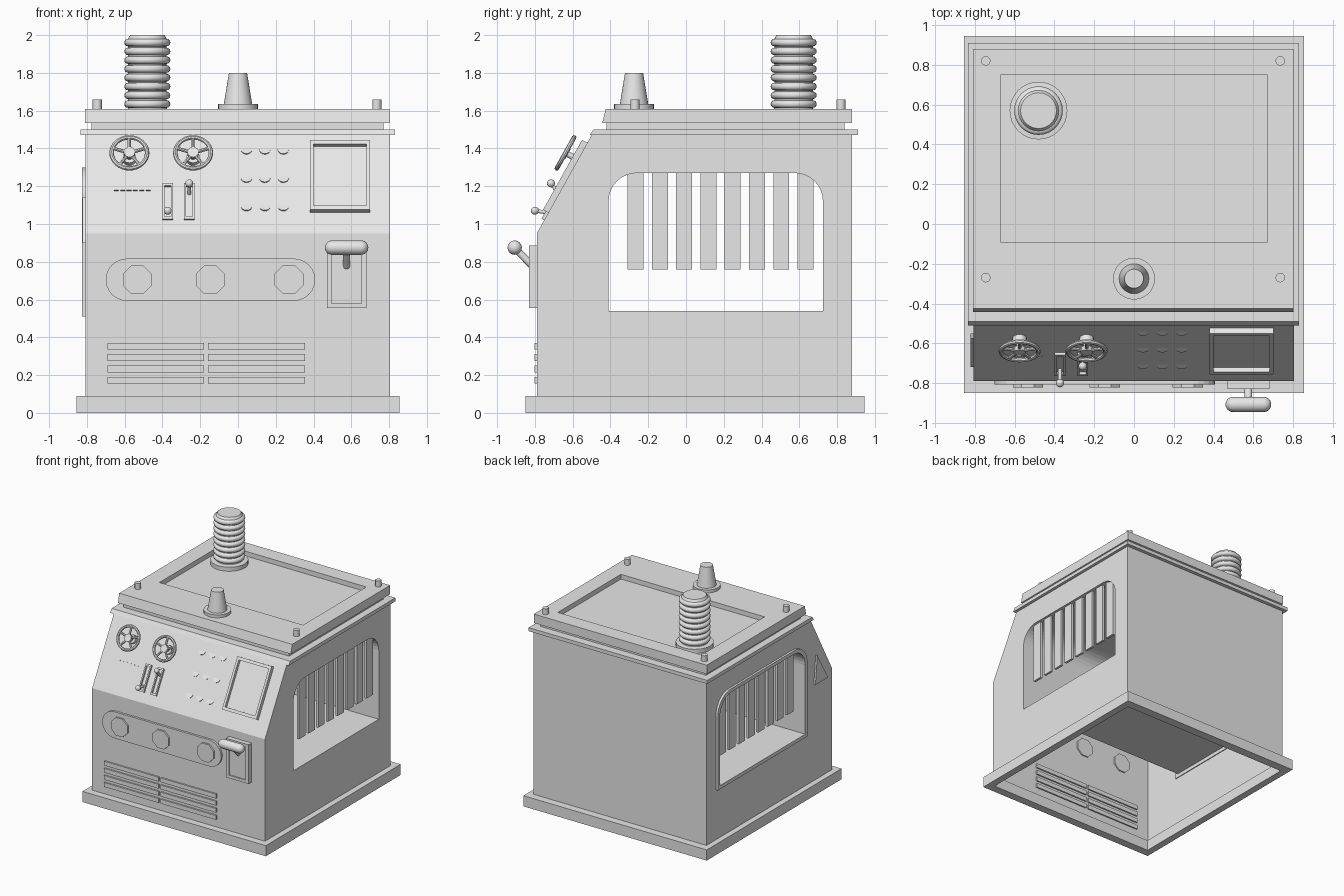
import bpy, bmesh
from math import sin, cos, pi, radians
from mathutils import Matrix, Vector

cube = bpy.data.objects.get("Cube")
if cube:
    bpy.data.objects.remove(cube, do_unlink=True)

grey = bpy.data.materials.new("plain_grey")
grey.use_nodes = True
grey.diffuse_color = (0.8, 0.8, 0.8, 1)
grey.node_tree.nodes["Principled BSDF"].inputs["Base Color"].default_value = (0.8, 0.8, 0.8, 1)


# ---- helpers ----
def frame(u, v, w, origin=(0, 0, 0)):
    m = Matrix((u, v, w)).transposed().to_4x4()
    m.translation = origin
    return m


def finish(name, bm, matrix, smooth=False):
    bmesh.ops.remove_doubles(bm, verts=bm.verts, dist=1e-5)
    bm.transform(matrix)
    bmesh.ops.recalc_face_normals(bm, faces=bm.faces)
    mesh = bpy.data.meshes.new(name)
    bm.to_mesh(mesh)
    bm.free()
    mesh.materials.append(grey)
    ob = bpy.data.objects.new(name, mesh)
    bpy.context.collection.objects.link(ob)
    if smooth:
        bpy.ops.object.select_all(action='DESELECT')
        ob.select_set(True)
        bpy.context.view_layer.objects.active = ob
        bpy.ops.object.shade_smooth_by_angle(angle=radians(40))
    return ob


def prism(name, pts, matrix, lo, hi):
    bm = bmesh.new()
    a, b = [[bm.verts.new((x, y, h)) for x, y in pts] for h in (lo, hi)]
    bm.faces.new(a)
    bm.faces.new(b)
    for i in range(len(pts)):
        j = (i + 1) % len(pts)
        bm.faces.new((a[i], a[j], b[j], b[i]))
    return finish(name, bm, matrix)


def ring(name, outer, inner, matrix, lo, hi):
    bm = bmesh.new()
    loops = [[bm.verts.new((x, y, h)) for x, y in pts]
             for pts, h in ((outer, lo), (outer, hi), (inner, hi), (inner, lo))]
    n = len(outer)
    for k in range(4):
        a, b = loops[k], loops[(k + 1) % 4]
        for i in range(n):
            j = (i + 1) % n
            bm.faces.new((a[i], a[j], b[j], b[i]))
    return finish(name, bm, matrix)


def lathe(name, profile, matrix, n=24, smooth=True):
    bm = bmesh.new()
    rows = [[bm.verts.new((r * cos(2 * pi * i / n), r * sin(2 * pi * i / n), z)) for i in range(n)]
            for r, z in profile]
    for a, b in zip(rows, rows[1:]):
        for i in range(n):
            j = (i + 1) % n
            bm.faces.new((a[i], a[j], b[j], b[i]))
    return finish(name, bm, matrix, smooth)


def disc(name, r, lo, hi, matrix, n=24):
    return lathe(name, [(0, lo), (r, lo), (r, hi), (0, hi)], matrix, n)


def rod(name, p, q, r, rounded=False, n=16):
    p, q = Vector(p), Vector(q)
    m = Matrix.Translation(p) @ (q - p).to_track_quat('Z', 'Y').to_matrix().to_4x4()
    length = (q - p).length
    prof = [(0, 0), (r, 0), (r, length), (0, length)]
    if rounded:
        arc = [(r * sin(pi * k / 12), r * (1 - cos(pi * k / 12))) for k in range(7)]
        prof = arc + [(a, length - b) for a, b in reversed(arc)]
    return lathe(name, prof, m, n)


def ball(name, c, r):
    prof = [(r * sin(pi * k / 10), -r * cos(pi * k / 10)) for k in range(11)]
    return lathe(name, prof, Matrix.Translation(c), 16)


def rect(x0, x1, y0, y1):
    return [(x0, y0), (x1, y0), (x1, y1), (x0, y1)]


def arch(x0, x1, y0, y1, r, steps=8):
    pts = [(x0, y0), (x1, y0)]
    for cx, start in ((x1 - r, 0), (x0 + r, pi / 2)):
        pts += [(cx + r * cos(start + pi / 2 * k / steps), y1 - r + r * sin(start + pi / 2 * k / steps))
                for k in range(steps + 1)]
    return pts


def cut(ob, cutter):
    mod = ob.modifiers.new("cut", 'BOOLEAN')
    mod.operation, mod.solver, mod.object = 'DIFFERENCE', 'EXACT', cutter
    bpy.context.view_layer.objects.active = ob
    bpy.ops.object.modifier_apply(modifier=mod.name)
    bpy.data.objects.remove(cutter, do_unlink=True)


TOP = Matrix.Identity(4)
SIDE = frame((0, 1, 0), (0, 0, 1), (1, 0, 0))
FRONT = frame((1, 0, 0), (0, 0, 1), (0, -1, 0), (0, -0.79, 0))
along = Vector((0, 0.29, 0.52)).normalized()
out = Vector((0, -along.z, along.y))
PANEL = frame((1, 0, 0), along, out, (0, -0.79, 0.95))


def slope(z):
    return (z - 0.95) / along.z


def on_panel(x, z):
    return PANEL @ Matrix.Translation((x, slope(z), 0))


# ---- housing: hollow, open below, with an arched tunnel through it ----
ring("base_plinth", rect(-0.855, 0.855, -0.85, 0.945), rect(-0.795, 0.795, -0.78, 0.87), TOP, 0, 0.09)
body = prism("body", [(-0.79, 0.05), (-0.79, 0.95), (-0.5, 1.47), (0.88, 1.47), (0.88, 0.05)], SIDE, -0.807, 0.805)
cut(body, prism("tunnel_cutter", arch(-0.41, 0.725, 0.54, 1.27, 0.15), SIDE, -1, 1))
bm = bmesh.new()
bm.from_mesh(body.data)
low = [f for f in bm.faces if f.calc_center_median().z < 0.06]
bmesh.ops.delete(bm, geom=low, context='FACES')
bm.to_mesh(body.data)
bm.free()

# window bars on both sides
for side in (-1, 1):
    for i in range(8):
        y = -0.267 + i * 0.1285
        prism("window_bar", rect(y - 0.042, y + 0.042, 0.76, 1.272), SIDE, side * 0.775 - 0.01, side * 0.775 + 0.01)
ring("window_frame", arch(-0.44, 0.755, 0.51, 1.3, 0.17), arch(-0.41, 0.725, 0.54, 1.27, 0.15), SIDE, -0.825, -0.8)
prism("side_triangle", [(-0.72, 0.9), (-0.55, 0.9), (-0.575, 1.14)], SIDE, -0.822, -0.8)

# ---- top rim, neck and recessed lid ----
prism("top_rim", [(-0.51, 1.47), (0.91, 1.47), (0.91, 1.5), (-0.49, 1.5)], SIDE, -0.835, 0.83)
prism("lid_neck", rect(-0.775, 0.77, -0.42, 0.84), TOP, 1.49, 1.55)
lid = prism("lid", [(-0.443, 1.535), (0.88, 1.535), (0.88, 1.61), (-0.425, 1.61)], SIDE, -0.81, 0.803)
cut(lid, prism("recess_cutter", rect(-0.67, 0.67, -0.09, 0.75), TOP, 1.57, 1.7))
for x in (-0.745, 0.735):
    for y in (-0.27, 0.82):
        disc("lid_stud", 0.024, 1.6, 1.66, Matrix.Translation((x, y, 0)), 12)

# ribbed column
column = [(0, 1.565), (0.145, 1.565), (0.145, 1.605), (0.105, 1.608)]
for i in range(8):
    z = 1.635 + i * 0.0465
    column += [(0.102 + 0.02 * sin(pi * k / 6), z - 0.02 * cos(pi * k / 6)) for k in range(7)]
column += [(0.1, 1.985), (0.09, 2.0), (0, 2.0)]
lathe("ribbed_column", column, Matrix.Translation((-0.48, 0.57, 0)), 32)
# tapered post
lathe("tapered_post", [(0, 1.6), (0.105, 1.6), (0.105, 1.635), (0.075, 1.635), (0.048, 1.8), (0, 1.8)],
      Matrix.Translation((0, -0.275, 0)), 28)

# ---- sloped control panel ----
for x in (-0.575, -0.238):
    m = on_panel(x, 1.34)
    disc("wheel_mount", 0.035, -0.01, 0.03, m)
    disc("wheel_shaft", 0.016, 0, 0.075, m)
    disc("wheel_hub", 0.03, 0.06, 0.085, m)
    rim = [(0.094 + 0.012 * cos(pi * k / 4), 0.075 + 0.012 * sin(pi * k / 4)) for k in range(9)]
    lathe("wheel_rim", rim, m, 32)
    for k in range(5):
        a = 2 * pi * k / 5 + pi / 2
        rod("wheel_spoke", m @ Vector((0, 0, 0.073)), m @ Vector((0.092 * cos(a), 0.092 * sin(a), 0.075)), 0.009, n=8)

# small levers in slotted plates
for x, stem_z, tip in ((-0.372, 1.06, (-0.8, 1.07)), (-0.258, 1.16, (-0.715, 1.215))):
    v0, v1 = slope(1.02), slope(1.21)
    ring("lever_plate", rect(x - 0.027, x + 0.027, v0, v1), rect(x - 0.016, x + 0.016, v0 + 0.015, v1 - 0.015),
         PANEL, -0.005, 0.016)
    rod("lever_stem", on_panel(x, stem_z).translation, (x, *tip), 0.01, n=10)
    ball("lever_knob", (x, *tip), 0.021)

# row of dashes and grid of tilted buttons
for i in range(6):
    x = -0.645 + i * 0.034
    prism("panel_dash", rect(x - 0.012, x + 0.012, slope(1.176), slope(1.182)), PANEL, -0.003, 0.006)
for x in (0.045, 0.142, 0.24):
    for z in (1.395, 1.245, 1.095):
        disc("panel_button", 0.03, -0.01, 0.001, on_panel(x, z) @ Matrix.Rotation(-0.2, 4, 'X'), 16)

# framed screen
v0, v1 = slope(1.06), slope(1.43)
ring("screen_frame", rect(0.38, 0.7, v0, v1), rect(0.4, 0.68, v0 + 0.025, v1 - 0.025), PANEL, -0.005, 0.032)
prism("screen", rect(0.4, 0.68, v0 + 0.025, v1 - 0.025), PANEL, -0.005, 0.006)

# ---- front face ----
r = 0.112
caps = [(cx + r * cos(a0 + pi * k / 12), 0.705 + r * sin(a0 + pi * k / 12))
        for cx, a0 in ((0.296, -pi / 2), (-0.588, pi / 2)) for k in range(13)]
prism("gauge_plate", caps, FRONT, 0, 0.018)
for x in (-0.533, -0.147, 0.27):
    m = FRONT @ Matrix.Translation((x, 0.705, 0)) @ Matrix.Rotation(pi / 8, 4, 'Z')
    lathe("gauge_button", [(0, -0.01), (0.082, -0.01), (0.082, 0.032), (0, 0.032)], m, 8, False)
for x0, x1 in ((-0.69, -0.18), (-0.16, 0.355)):
    for i in range(4):
        z = 0.353 - i * 0.06
        prism("vent_slat", rect(x0, x1, z - 0.018, z + 0.018), FRONT, -0.012, 0.012)

# large lever with a crossbar grip
ring("handle_box", rect(0.47, 0.68, 0.555, 0.885), rect(0.495, 0.653, 0.58, 0.86), FRONT, -0.005, 0.04)
prism("handle_box_plate", rect(0.49, 0.66, 0.575, 0.865), FRONT, 0, 0.03)
rod("handle_stem", (0.575, -0.81, 0.775), (0.575, -0.907, 0.873), 0.019)
rod("handle_grip", (0.46, -0.907, 0.875), (0.69, -0.907, 0.875), 0.038, rounded=True)
